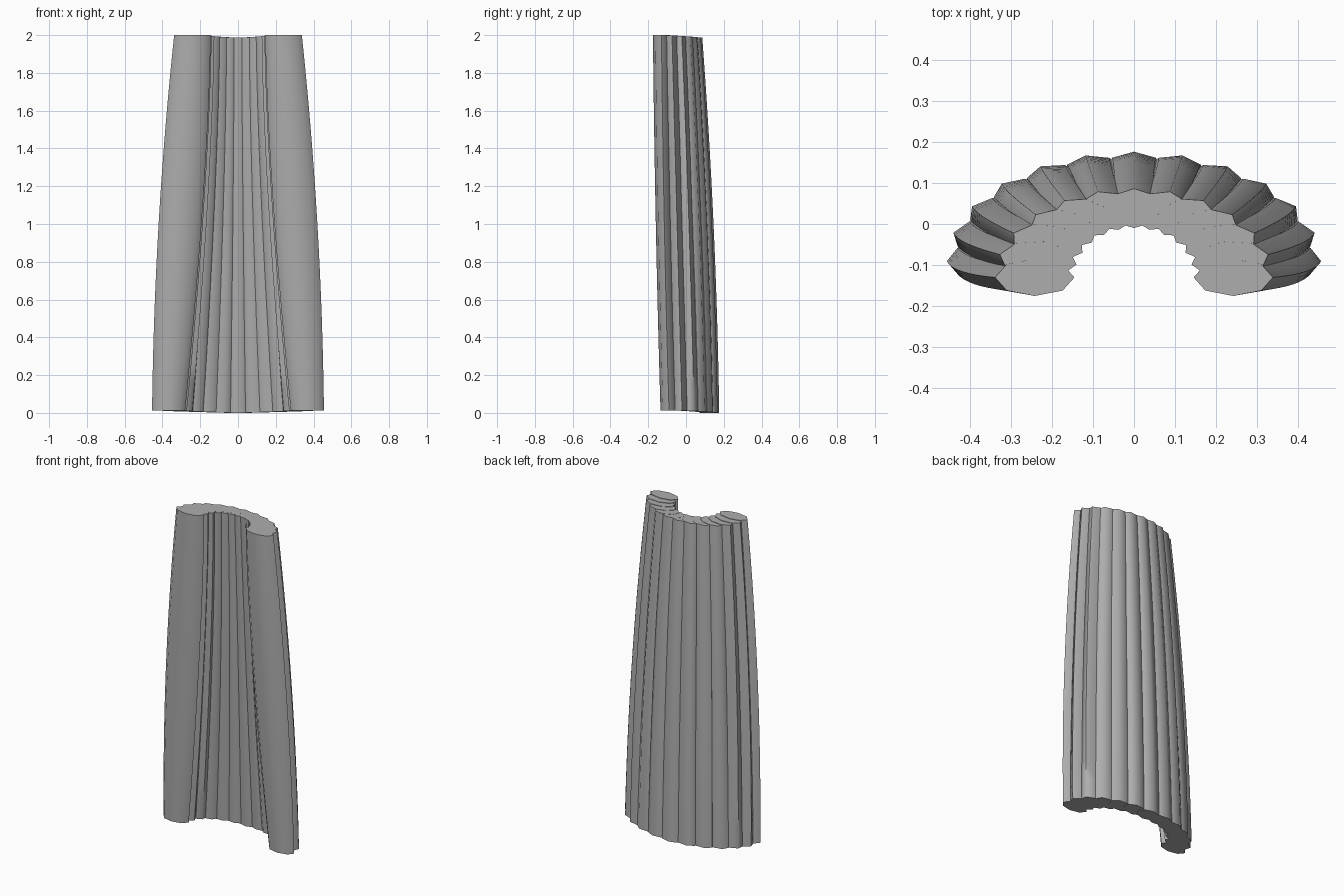
import bpy, bmesh, math

if "Cube" in bpy.data.objects:
    bpy.data.objects.remove(bpy.data.objects["Cube"])

LOBES = 13      # slats spread over half an ellipse
SIDES = 8       # sides of each slat's cross-section
RINGS = 16      # segments up the height

grey = bpy.data.materials.new("plain grey")
grey.diffuse_color = (0.42, 0.42, 0.42, 1)
grey.use_nodes = True
grey.node_tree.nodes["Principled BSDF"].inputs["Base Color"].default_value = grey.diffuse_color


def section(t):
    """Centre line y, outer and inner half axes of the arc at height t (0..1)."""
    y0 = -0.09 - 0.06 * t + 0.02 * t * t
    outer_x = 0.455 - 0.023 * t - 0.094 * t * t
    outer_y = 0.176 - 0.03 * t - 0.06 * t * t - y0
    inner_x = 0.145 + 0.135 * (1 - t) ** 1.5
    inner_y = 0.075 - 0.085 * t - y0
    return y0, outer_x, outer_y, inner_x, inner_y


def slat_point(angle, t, a):
    """Point on a slat: angle places it on the arc, a goes round its outline."""
    y0, ox, oy, ix, iy = section(t)
    s, c = math.sin(angle), math.cos(angle)
    u = 0.5 + 0.5 * math.cos(a)              # 0 inner tip, 1 outer tip
    w = math.sin(a)                          # across the thickness
    half_x = 0.075 - 0.012 * t
    x = s * (ix + (ox - ix) * u) + c * half_x * w
    y = y0 + c * (iy + (oy - iy) * u) - s * 0.045 * w
    z = 2 * t + 0.012 * (abs(s) * (1 - t) - c * t)
    return x, y, max(z, 0)


def make_slat(name, angle):
    bm = bmesh.new()
    rings = []
    for r in range(RINGS + 1):
        rings.append([bm.verts.new(slat_point(angle, r / RINGS, 2 * math.pi * k / SIDES))
                      for k in range(SIDES)])
    for low, high in zip(rings, rings[1:]):
        for k in range(SIDES):
            n = (k + 1) % SIDES
            bm.faces.new((low[k], low[n], high[n], high[k]))
    bm.faces.new(rings[0])
    bm.faces.new(rings[-1])
    bmesh.ops.recalc_face_normals(bm, faces=bm.faces)
    mesh = bpy.data.meshes.new(name)
    bm.to_mesh(mesh)
    bm.free()
    mesh.materials.append(grey)
    obj = bpy.data.objects.new(name, mesh)
    bpy.context.collection.objects.link(obj)
    obj.select_set(True)
    bpy.context.view_layer.objects.active = obj


# Fan of overlapping tapered slats, from the left end round to the right end
for i in range(LOBES):
    make_slat(f"curved_slat_{i + 1}", -math.pi / 2 + math.pi * i / (LOBES - 1))
bpy.ops.object.shade_smooth_by_angle(angle=math.radians(65))
